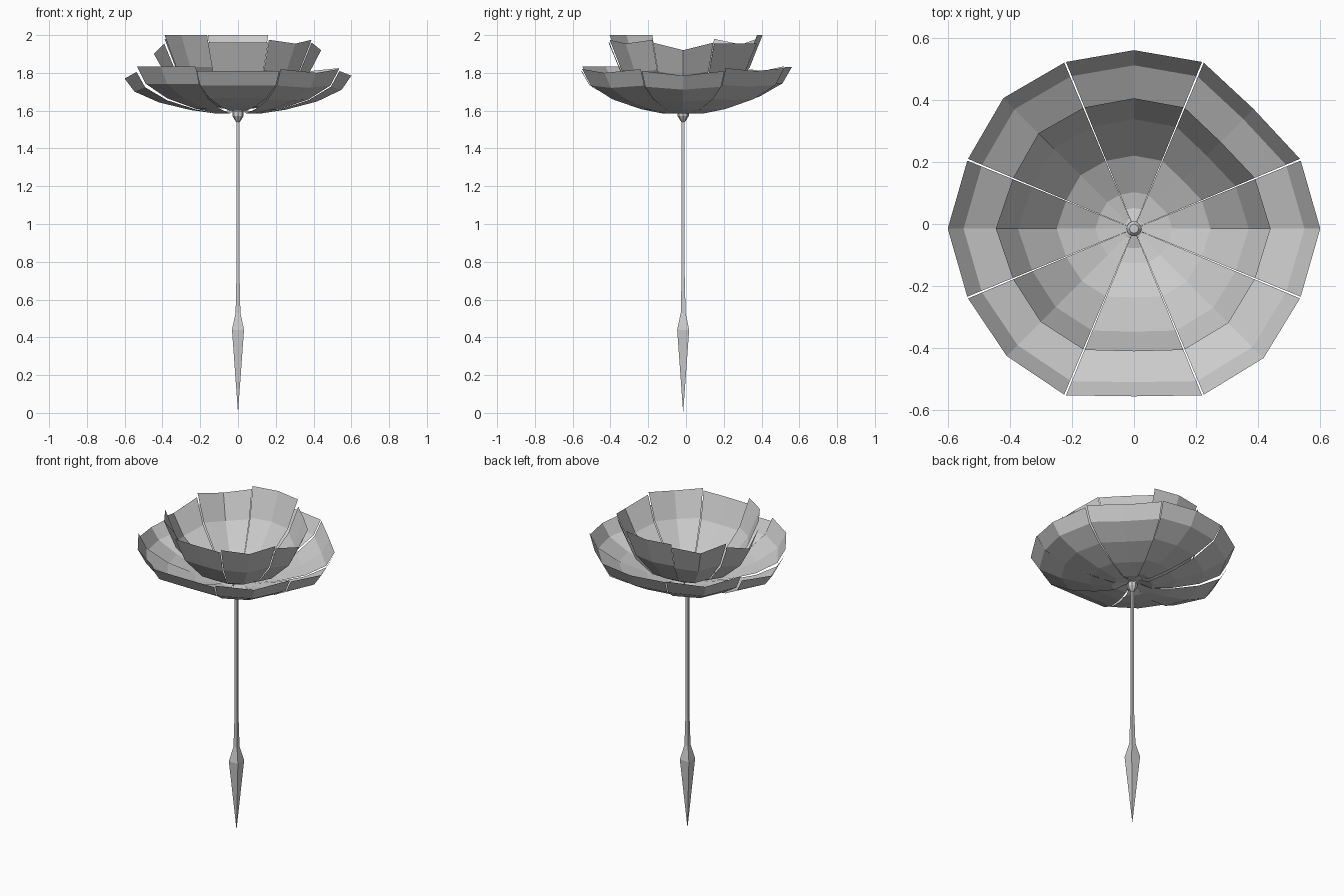
import bpy, bmesh
from math import sin, cos, radians

cube = bpy.data.objects.get("Cube")
if cube:
    bpy.data.objects.remove(cube, do_unlink=True)

CENTRE_Y = -0.015

# One plain grey
grey = bpy.data.materials.new("plain_grey")
grey.use_nodes = True
colour = (0.6, 0.6, 0.6, 1)
grey.diffuse_color = colour
grey.node_tree.nodes["Principled BSDF"].inputs["Base Color"].default_value = colour


def finish(bm, name):
    mesh = bpy.data.meshes.new(name)
    bm.to_mesh(mesh)
    bm.free()
    mesh.materials.append(grey)
    obj = bpy.data.objects.new(name, mesh)
    obj.location.y = CENTRE_Y
    bpy.context.collection.objects.link(obj)
    return obj


def petal(name, angle, profile, radius, tip, corner, edge_radius, base):
    """Curved strip of two facets across, swept outward along a profile."""
    bm = bmesh.new()
    rows = []
    for fr, fz in profile:
        row = []
        for side in (-1, 0, 1):
            r = fr * (edge_radius if side else radius)
            top = corner if side else tip
            a = radians(angle + side * 22.2)
            row.append(bm.verts.new((r * cos(a), r * sin(a), base + (top - base) * fz)))
        rows.append(row)
    for low, high in zip(rows, rows[1:]):
        for i in (0, 1):
            bm.faces.new((low[i], high[i], high[i + 1], low[i + 1]))
    return finish(bm, name)


def turned(name, profile, sides, turn=0):
    """Faceted solid of revolution."""
    bm = bmesh.new()
    rings = [[bm.verts.new((r * cos(radians(turn + 360 * i / sides)),
                            r * sin(radians(turn + 360 * i / sides)), z))
              for i in range(sides)] for r, z in profile]
    for low, high in zip(rings, rings[1:]):
        for i in range(sides):
            j = (i + 1) % sides
            bm.faces.new((low[i], low[j], high[j], high[i]))
    bm.faces.new(rings[0][::-1])
    bm.faces.new(rings[-1])
    bmesh.ops.remove_doubles(bm, verts=bm.verts, dist=0.0001)
    return finish(bm, name)


# Petal curves: fraction of radius, fraction of height
outer_curve = [(0.04, 0.1), (0.2, 0), (0.42, 0.1), (0.7, 0.32), (0.915, 0.63), (1, 1)]
inner_curve = [(0.06, 0), (0.28, 0.04), (0.56, 0.2), (0.84, 0.57), (1, 1)]

# Each petal anticlockwise from +x: radius, tip height, corner height
outer_ring = [(0.60, 1.785, 1.81), (0.545, 1.81, 1.825), (0.575, 1.83, 1.83),
              (0.595, 1.81, 1.835), (0.60, 1.77, 1.805), (0.58, 1.835, 1.835),
              (0.54, 1.81, 1.81), (0.59, 1.80, 1.82)]
inner_ring = [(0.44, 1.92, 1.96), (0.395, 1.955, 1.955), (0.42, 2.0, 2.0),
              (0.435, 1.95, 1.98), (0.445, 1.90, 1.955), (0.425, 2.0, 2.0),
              (0.395, 1.96, 1.96), (0.43, 1.955, 1.975)]

for i, (r, tip, corner) in enumerate(outer_ring):
    petal(f"outer_petal_{i + 1}", i * 45, outer_curve, r, tip, corner, 0.58,
          1.60 if i in (2, 6) else 1.585)
for i, (r, tip, corner) in enumerate(inner_ring):
    petal(f"inner_petal_{i + 1}", i * 45, inner_curve, r, tip, corner, 0.422, 1.605)

# Square stem, its pointed foot and the knob beneath the petals
turned("stem", [(0.011, 0.5), (0.011, 1.56)], 4, 45)
turned("pointed_foot", [(0, 0), (0.045, 0.44), (0.018, 0.53), (0.012, 0.72)], 4, 45)
turned("knob", [(0.01, 1.54), (0.03, 1.572), (0.03, 1.595), (0.015, 1.612)], 8)
